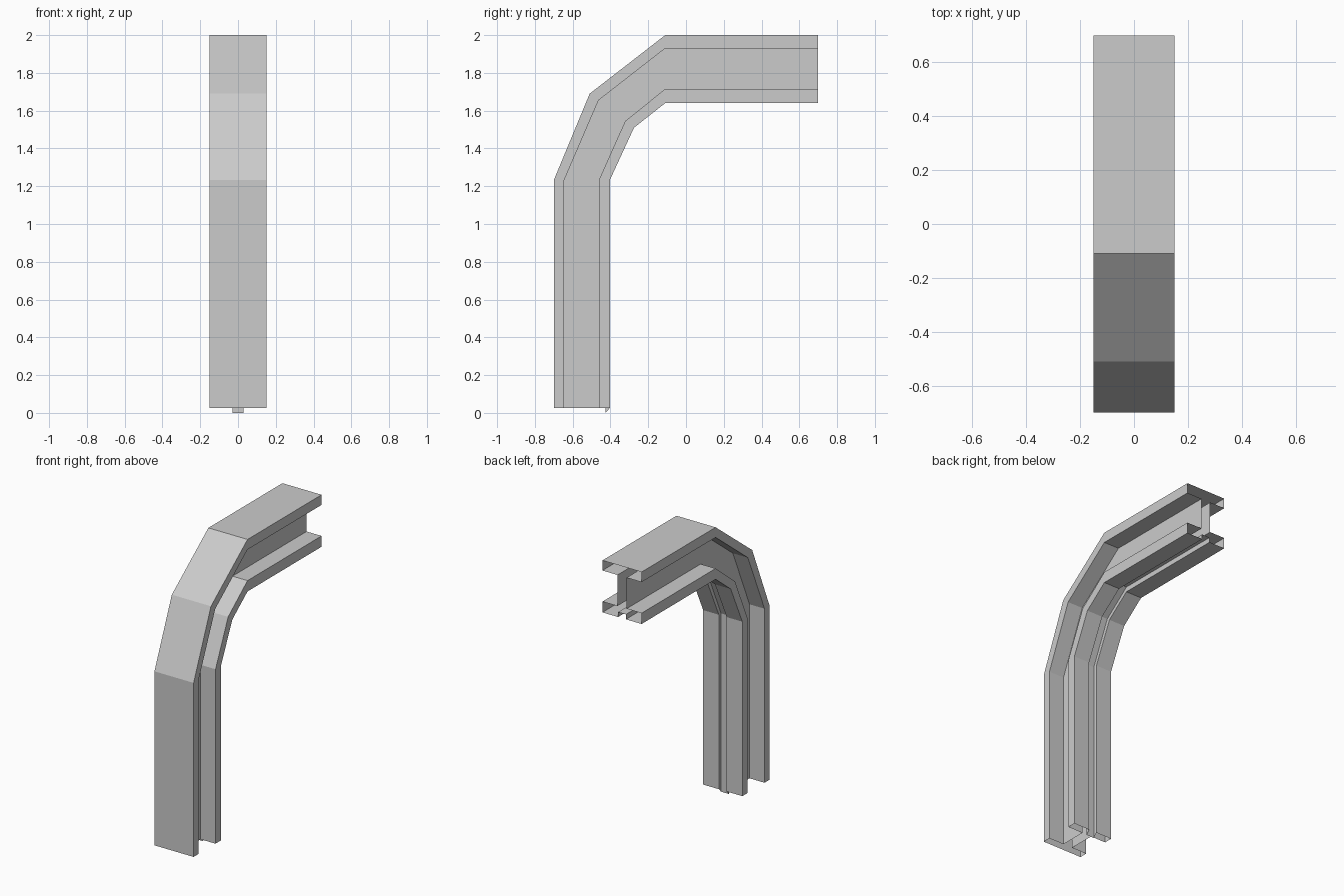
import bpy, bmesh

if "Cube" in bpy.data.objects:
    bpy.data.objects.remove(bpy.data.objects["Cube"])

# Side profile lines (y, z) of the bent beam, from the base to the open upper end
BASE, END = 0.027, 0.70
outer_face = [(-0.70, BASE), (-0.70, 1.232), (-0.51, 1.69), (-0.11, 2.0), (END, 2.0)]
outer_lip = [(-0.645, BASE), (-0.645, 1.232), (-0.463, 1.655), (-0.11, 1.93), (END, 1.93)]
inner_lip = [(-0.46, BASE), (-0.46, 1.235), (-0.322, 1.545), (-0.11, 1.715), (END, 1.715)]
inner_face = [(-0.402, BASE), (-0.402, 1.235), (-0.275, 1.51), (-0.11, 1.64), (END, 1.64)]
# Groove floor reaches slightly below the rest of the base
groove = [(-0.427, 0.0), (-0.427, 1.235), (-0.296, 1.526), (-0.11, 1.674), (END, 1.674)]

FLANGE, WEB, SLOT = 0.15, 0.035, 0.03

# Half of the hollow I-shaped section: half width and the line it follows
half = [(FLANGE, outer_face), (FLANGE, outer_lip), (WEB, outer_lip), (WEB, inner_lip),
        (FLANGE, inner_lip), (FLANGE, inner_face), (SLOT, inner_face), (SLOT, groove)]
section = half + [(-x, line) for x, line in reversed(half)]

# Sweep the section through the stations, leaving both ends open
bm = bmesh.new()
rings = [[bm.verts.new((x, *line[i])) for x, line in section] for i in range(5)]
n = len(section)
for a, b in zip(rings, rings[1:]):
    for k in range(n):
        j = (k + 1) % n
        bm.faces.new((a[k], a[j], b[j], b[k]))
bmesh.ops.recalc_face_normals(bm, faces=bm.faces)
mesh = bpy.data.meshes.new("curved_support_beam")
bm.to_mesh(mesh)
bm.free()
beam = bpy.data.objects.new("curved_support_beam", mesh)
bpy.context.collection.objects.link(beam)
